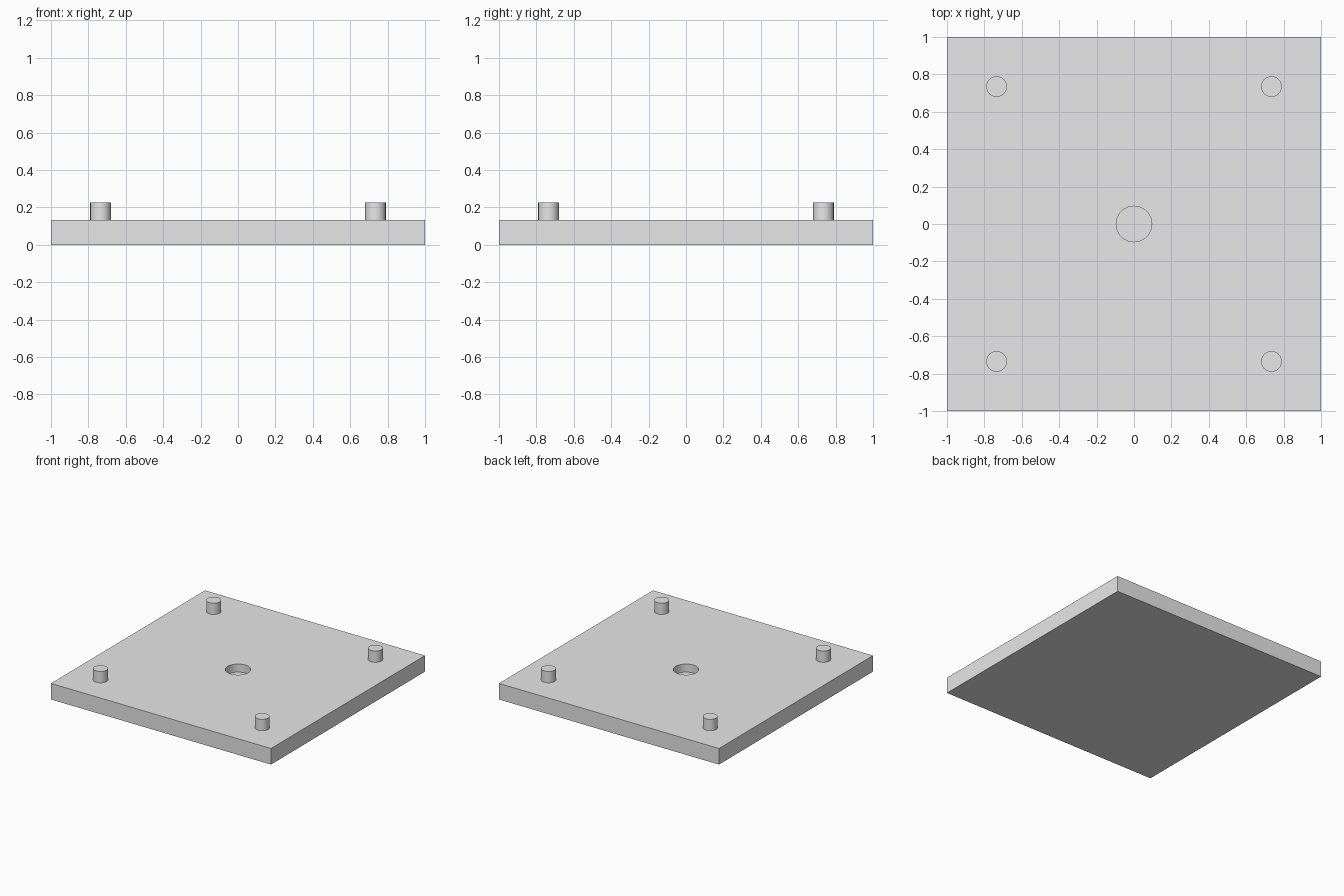
import bpy
from math import radians

cube = bpy.data.objects.get("Cube")
if cube:
    bpy.data.objects.remove(cube, do_unlink=True)

PLATE_H = 0.132
PEG_TOP = 0.225
PEG_R = 0.055
PEG_POS = 0.735
HOLE_R = 0.095
HOLE_DEPTH = 0.066

# Single plain grey
grey = bpy.data.materials.new("light_grey")
grey.use_nodes = True
grey.diffuse_color = (0.8, 0.8, 0.8, 1)
grey.node_tree.nodes["Principled BSDF"].inputs["Base Color"].default_value = (0.8, 0.8, 0.8, 1)


def finish(name):
    obj = bpy.context.object
    obj.name = name
    obj.data.materials.append(grey)
    return obj


def cylinder(name, x, y, radius, bottom, top):
    bpy.ops.mesh.primitive_cylinder_add(
        vertices=64, radius=radius, depth=top - bottom,
        location=(x, y, (bottom + top) / 2))
    obj = finish(name)
    bpy.ops.object.shade_smooth_by_angle(angle=radians(30))
    return obj


# Blind hole cutter
cutter = cylinder("hole_cutter", 0, 0, HOLE_R, PLATE_H - HOLE_DEPTH, PLATE_H + 0.1)
cutter.hide_render = True
cutter.hide_set(True)

# Square base plate with the centre hole
bpy.ops.mesh.primitive_cube_add(size=1, location=(0, 0, PLATE_H / 2))
plate = finish("base_plate")
plate.scale = (2, 2, PLATE_H)
bpy.ops.object.transform_apply(location=False, rotation=False, scale=True)
cut = plate.modifiers.new("centre_hole", "BOOLEAN")
cut.operation = "DIFFERENCE"
cut.solver = "EXACT"
cut.object = cutter
bpy.ops.object.modifier_apply(modifier=cut.name)
bpy.data.objects.remove(cutter, do_unlink=True)
bpy.ops.object.shade_smooth_by_angle(angle=radians(30))

# Four corner pegs
for side, x in (("left", PEG_POS), ("right", -PEG_POS)):
    for end, y in (("front", -PEG_POS), ("back", PEG_POS)):
        cylinder(f"{end}_{side}_peg", x, y, PEG_R, PLATE_H - 0.01, PEG_TOP)
